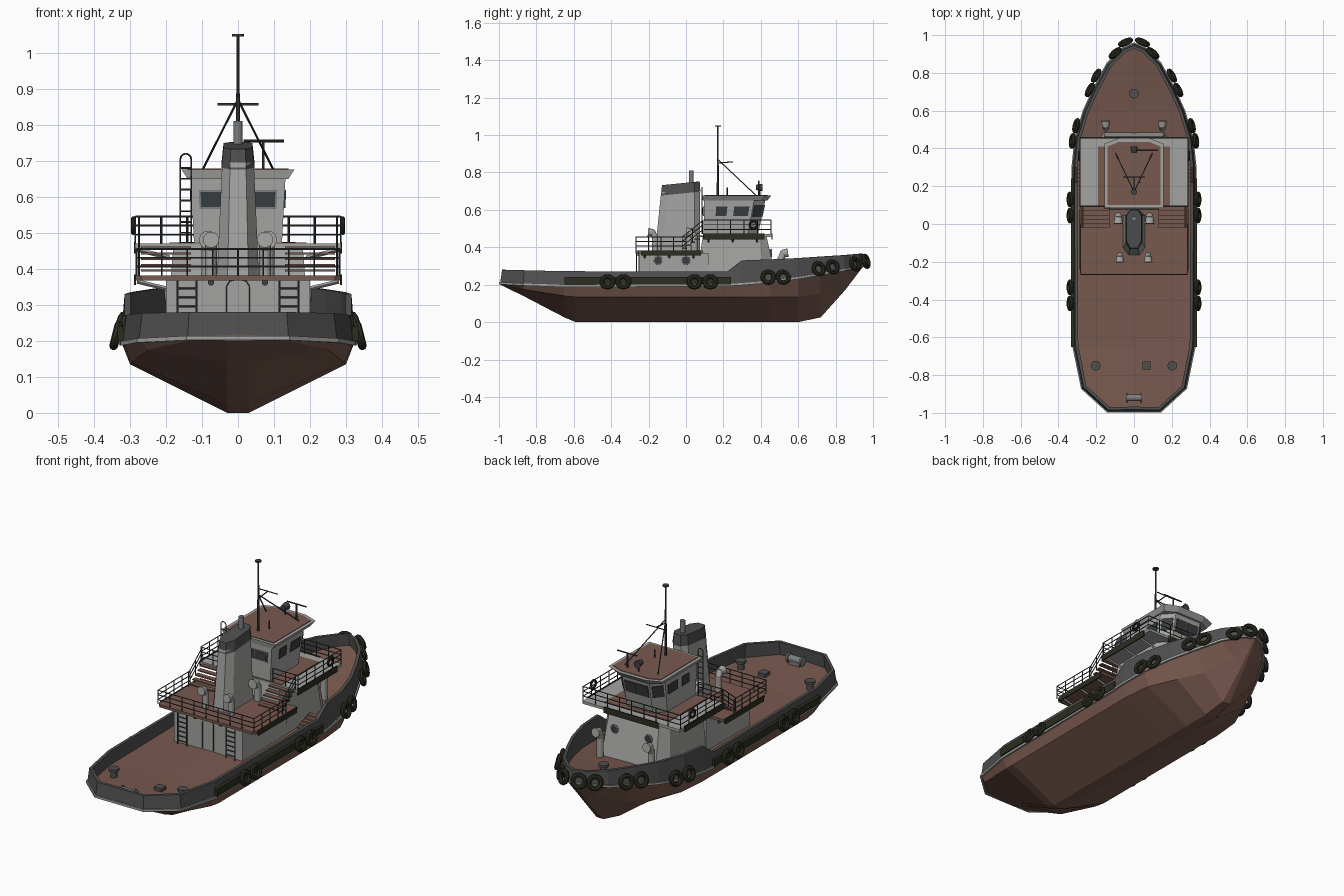
import bpy, bmesh, math
from mathutils import Vector, Matrix

if "Cube" in bpy.data.objects:
    bpy.data.objects.remove(bpy.data.objects["Cube"])

def mat(name, r, g, b):
    m = bpy.data.materials.new(name)
    m.diffuse_color = (r, g, b, 1)
    m.use_nodes = True
    m.node_tree.nodes["Principled BSDF"].inputs["Base Color"].default_value = m.diffuse_color
    return m

BROWN = mat("red_brown_paint", .19, .1, .077)
LIGHT = mat("light_grey_paint", .37, .37, .36)
DARK = mat("dark_grey_paint", .08, .08, .082)
RUBBER = mat("black_rubber", .025, .026, .015)
RAIL = mat("rail_metal", .05, .052, .055)
GLASS = mat("window_glass", .04, .045, .05)
MID = mat("mid_grey_metal", .2, .205, .21)

def make(name, bm, m, mirror=False, smooth=False):
    if mirror:  # copy everything to the -x side
        d = bmesh.ops.duplicate(bm, geom=bm.verts[:] + bm.edges[:] + bm.faces[:])['geom']
        bmesh.ops.scale(bm, vec=(-1, 1, 1), verts=[g for g in d if isinstance(g, bmesh.types.BMVert)])
        bmesh.ops.remove_doubles(bm, verts=bm.verts, dist=1e-5)
    bmesh.ops.recalc_face_normals(bm, faces=bm.faces)
    me = bpy.data.meshes.new(name)
    bm.to_mesh(me)
    bm.free()
    me.materials.append(m)
    ob = bpy.data.objects.new(name, me)
    bpy.context.collection.objects.link(ob)
    if smooth:
        bpy.context.view_layer.objects.active = ob
        ob.select_set(True)
        bpy.ops.object.shade_smooth_by_angle(angle=math.radians(40))
        ob.select_set(False)
    return ob

def loft(bm, rings, closed):
    vs = [[bm.verts.new(p) for p in r] for r in rings]
    n = len(vs[0])
    for a, b in zip(vs, vs[1:]):
        for i in range(n if closed else n - 1):
            j = (i + 1) % n
            bm.faces.new((a[i], a[j], b[j], b[i]))
    return vs

def prism(name, p0, z0, p1, z1, m, mirror=False, smooth=False):
    bm = bmesh.new()
    v = loft(bm, [[(x, y, z0) for x, y in p0], [(x, y, z1) for x, y in p1]], True)
    bm.faces.new(v[0])
    bm.faces.new(v[1])
    return make(name, bm, m, mirror, smooth)

def box(name, x0, x1, y0, y1, z0, z1, m, mirror=False):
    p = [(x0, y0), (x1, y0), (x1, y1), (x0, y1)]
    return prism(name, p, z0, p, z1, m, mirror)

def rods(name, segs, m, r=.003, sides=6, mirror=False):
    # each seg: start, end, optional start and end radius
    bm = bmesh.new()
    for s in segs:
        a, b = Vector(s[0]), Vector(s[1])
        r0, r1 = (s[2], s[3]) if len(s) > 2 else (r, r)
        M = Matrix.Translation((a + b) / 2) @ (b - a).to_track_quat('Z', 'Y').to_matrix().to_4x4()
        bmesh.ops.create_cone(bm, cap_ends=True, segments=sides, radius1=r0, radius2=r1,
                              depth=(b - a).length, matrix=M)
    return make(name, bm, m, mirror, sides > 8)

def rings(name, items, R, r, m, tilt=0, mirror=True):
    bm = bmesh.new()
    for x, y, z, nx, ny in items:
        M = Matrix.Translation((x, y, z)) @ Vector((nx, ny, tilt)).to_track_quat('Z', 'Y').to_matrix().to_4x4()
        rr = []
        for i in range(17):
            a = i * math.tau / 16
            rr.append([M @ Vector(((R + r * math.cos(b)) * math.cos(a), (R + r * math.cos(b)) * math.sin(a),
                                   r * math.sin(b))) for b in [k * math.tau / 8 for k in range(8)]])
        loft(bm, rr, True)
    bmesh.ops.remove_doubles(bm, verts=bm.verts, dist=1e-5)
    return make(name, bm, m, mirror, True)

def panel(name, b0, b1, t0, t1, u, v, m, mirror=False, t=.004):
    # thin plate on part (u, v ranges) of a wall with corners b0 b1 t0 t1
    b0, b1, t0, t1 = map(Vector, (b0, b1, t0, t1))
    P = lambda a, c: b0.lerp(b1, a).lerp(t0.lerp(t1, a), c)
    q = [P(u[0], v[0]), P(u[1], v[0]), P(u[1], v[1]), P(u[0], v[1])]
    n = (q[1] - q[0]).cross(q[3] - q[0]).normalized() * t
    bm = bmesh.new()
    w = loft(bm, [[p - n for p in q], [p + n for p in q]], True)
    bm.faces.new(w[0])
    bm.faces.new(w[1])
    return make(name, bm, m, mirror)

def railing(name, pts, h, gap=.07, mirror=True):
    s = []
    up = Vector((0, 0, h))
    for a, b in zip(pts, pts[1:]):
        a, b = Vector(a), Vector(b)
        n = max(1, round((b - a).length / gap))
        s += [(a.lerp(b, i / n), a.lerp(b, i / n) + up) for i in range(n + 1)]
        s += [(a + up * f, b + up * f) for f in (.33, .67, 1)]
    return rods(name, s, RAIL, .0025, 5, mirror)

# hull stations: y, sheer x, sheer z, bulwark top z, chine x, chine z, keel x, keel z
S = [(-.993, .14, .21, .28, .12, .205, .03, .2), (-.87, .275, .203, .277, .25, .175, .03, .14),
     (-.65, .32, .195, .272, .295, .14, .03, .025), (-.59, .322, .195, .272, .3, .135, .03, 0),
     (.22, .325, .2, .27, .3, .135, .03, 0), (.3, .325, .205, .33, .3, .135, .03, 0),
     (.45, .31, .218, .335, .285, .135, .03, 0), (.6, .265, .238, .342, .22, .135, .03, 0),
     (.72, .21, .258, .35, .14, .15, .02, .025), (.85, .14, .283, .358, .06, .21, .01, .17),
     (.93, .06, .3, .364, .02, .285, .005, .275), (.955, 0, .305, .366, 0, .305, 0, .305)]
bm = bmesh.new()
v = loft(bm, [[(0, y, kz), (kx, y, kz), (cx, y, cz), (x, y, z), (0, y, z + .008 * (x > 0))]
              for y, x, z, zt, cx, cz, kx, kz in S], False)
bm.faces.new(v[0])
bmesh.ops.remove_doubles(bm, verts=bm.verts, dist=1e-5)
make("hull_and_deck", bm, BROWN, True)

# bulwark and rub rail follow the sheer line
path = [(0, S[0][0], S[0][2], S[0][3])] + [(s[1], s[0], s[2], s[3]) for s in S]
def sheer_strip(name, section, m):
    rr = []
    for i, (x, y, z, zt) in enumerate(path):
        a, b = path[max(i - 1, 0)], path[min(i + 1, len(path) - 1)]
        t = Vector((b[0] - a[0], b[1] - a[1])).normalized()
        n = (-t.y, t.x)
        if i in (0, len(path) - 1):
            n = (0, 1 if i == 0 else -1)
        rr.append([(x + n[0] * o if 0 < i < len(path) - 1 else 0, y + n[1] * o, z + f * (zt - z) + dz)
                   for o, f, dz in section])
    bm = bmesh.new()
    loft(bm, rr, True)
    make(name, bm, m, True)
sheer_strip("bulwark", [(0, 0, 0), (.01, 1, 0), (.026, 1, 0), (.02, 0, 0)], DARK)
sheer_strip("rub_rail", [(-.006, 0, -.008), (-.006, 0, .004), (.004, 0, .004), (.004, 0, -.008)], LIGHT)
box("side_fender_strip", .316, .334, -.65, .24, .2, .24, RUBBER, True)

# tyre fenders
rings("tyre_fenders", [(.338, y, .215, 1, 0) for y in (-.42, -.335, .045, .13)] +
      [(.326, .44, .24, 1, .12), (.306, .52, .24, 1, .25), (.234, .71, .285, .85, .45), (.2, .785, .295, .85, .5),
       (.1, .905, .31, .6, .7), (.045, .962, .325, .4, .9)], .03, .012, RUBBER, .25)

# lower house and decks
box("aft_house", -.2, .2, -.25, .12, .19, .37, LIGHT)
prism("forward_house", [(-.2, .05), (.2, .05), (.2, .42), (.16, .49), (-.16, .49), (-.2, .42)], .2,
      [(-.18, .09), (.18, .09), (.18, .39), (.145, .43), (-.145, .43), (-.18, .39)], .46, LIGHT)
bd = [(-.27, -.27), (.27, -.27), (.285, -.255), (.285, .09), (-.285, .09), (-.285, -.255)]
prism("boat_deck", bd, .368, bd, .382, BROWN)
box("boat_deck_fascia", .283, .289, -.24, .08, .355, .384, RUBBER, True)
box("bridge_deck", -.285, .285, .09, .46, .456, .47, LIGHT)
box("bridge_deck_floor", -.19, .19, .092, .41, .465, .473, BROWN)
box("bridge_side_fascia", .283, .289, .09, .42, .442, .474, RUBBER, True)
box("bridge_front_fascia", -.16, .16, .457, .463, .442, .474, RUBBER)
for n, y0, z in (("boat", -.22, .368), ("bridge", .12, .456)):
    rods(n + "_deck_brackets", [((.19, y0 + k * .13, z - .025), (.28, y0 + k * .13, z - .003)) for k in range(3)],
         LIGHT, .006, 4, True)

# pilothouse with slanted front
A = [(.122, .095), (.122, .33), (.075, .385)]
B = [(.132, .095), (.132, .365), (.08, .425)]
full = lambda p: p + [(-x, y) for x, y in reversed(p)]
prism("pilothouse", full(A), .47, full(B), .656, LIGHT)
prism("roof_edge", full([(.14, .09), (.14, .4), (.08, .435)]), .65,
      full([(.157, .085), (.157, .425), (.08, .455)]), .676, LIGHT)
prism("roof_top", full([(.14, .1), (.14, .41), (.08, .435)]), .67,
      full([(.14, .1), (.14, .41), (.08, .435)]), .679, BROWN)
lo = [(x, y, .47) for x, y in A]
hi = [(x, y, .656) for x, y in B]
neg = lambda p: (-p[0], p[1], p[2])
for n, u in (("aft", (.25, .48)), ("forward", (.62, .93))):
    panel(n + "_side_window", lo[0], lo[1], hi[0], hi[1], u, (.53, .8), GLASS, True)
panel("corner_window", lo[1], lo[2], hi[1], hi[2], (.12, .88), (.5, .84), GLASS, True)
for i in range(2):
    panel("front_window_%d" % (i + 1), lo[2], neg(lo[2]), hi[2], neg(hi[2]), (.06 + i * .46, .48 + i * .46),
          (.5, .84), GLASS)
panel("aft_window", lo[0], neg(lo[0]), hi[0], neg(hi[0]), (.08, .92), (.52, .8), MID)
for i in range(3):
    panel("aft_pane_%d" % (i + 1), lo[0], neg(lo[0]), hi[0], neg(hi[0]), (.1 + i * .27, .36 + i * .27),
          (.55, .77), GLASS, t=.006)

# funnel
def oval(hx, y0, y1):
    c = .5 * hx
    return [(-c, y0), (c, y0), (hx, y0 + .04), (hx, y1 - .03), (c, y1), (-c, y1), (-hx, y1 - .03), (-hx, y0 + .04)]
prism("funnel", oval(.058, -.165, .076), .38, oval(.044, -.133, .075), .695, LIGHT)
cap = prism("funnel_cap", oval(.046, -.135, .077), .69, oval(.04, -.128, .073), .745, DARK)
for vt in cap.data.vertices:  # sloping top and lower edge
    vt.co.z += vt.co.y * .1
rods("exhaust_pipe", [((0, .028, .72), (0, .028, .81))], MID, .013, 12)

# mast, stays, radar and searchlight
rods("mast", [((0, .17, .67), (0, .17, 1.05), .006, .004), ((0, .17, 1.045), (0, .17, 1.052), .016, .016)], RAIL, sides=8)
rods("mast_spreader", [((-.057, .25, .857), (.057, .25, .857)), ((0, .17, .85), (0, .25, .857))], RAIL, .003)
rods("mast_stays", [((0, .17, .87), (.1, .38, .672))], RAIL, .003, 6, True)
rods("radar", [((.07, .39, .67), (.07, .39, .755)), ((.015, .39, .755), (.128, .39, .755))], RAIL, .004)
rods("searchlight", [((0, .375, .72), (0, .41, .72), .014, .02), ((0, .395, .67), (0, .395, .72), .004, .004)], RAIL, sides=12)
rods("roof_vent", [((.03, .22, .67), (.03, .22, .72))], RAIL, .004)

# roof ladder with hooped top
arc = [(-.145 - .015 * math.cos(a), .085, .705 + .015 * math.sin(a)) for a in [k * math.pi / 6 for k in range(7)]]
pts = [(-.16, .085, .47)] + arc + [(-.13, .085, .47)]
rods("roof_ladder", list(zip(pts, pts[1:])) +
     [((-.16, .085, .5 + k * .03), (-.13, .085, .5 + k * .03)) for k in range(7)], RAIL, .0025)

# railings and life rings
railing("bridge_rail", [(.14, .095, .47), (.285, .095, .47), (.285, .455, .47), (0, .455, .47)], .075)
railing("boat_deck_rail", [(0, -.268, .382), (.282, -.268, .382), (.282, 0, .382)], .073)
railing("stair_rail", [(.275, -.02, .382), (.275, .09, .47)], .073)
rings("life_rings", [(.291, .36, .52, 1, 0)], .02, .006, RUBBER)

# stairs up to the bridge deck, and side steps to the foredeck
for k in range(5):
    box("bridge_stair_%d" % (k + 1), .13, .27, -.02 + k * .022, .005 + k * .022, .392 + k * .016, .398 + k * .016, BROWN, True)
    box("side_step_%d" % (k + 1), .205, .3, .2 + k * .022, .225 + k * .022, .205 + k * .008, .213 + k * .008, BROWN, True)

# aft wall: ladders, door outline, portholes
rods("aft_ladders", [((x, -.265, .2), (x, -.265, .38)) for x in (.115, .168)] +
     [((.115, -.265, .22 + k * .025), (.168, -.265, .22 + k * .025)) for k in range(7)], RAIL, .003, 6, True)
arch = [(.032, -.251, .21), (.032, -.251, .35), (.022, -.251, .366), (0, -.251, .371)]
rods("aft_door_outline", list(zip(arch, arch[1:])), RAIL, .002, 5, True)
ports = [(.2, -.15, .33, 1, 0), (.2, 0, .33, 1, 0), (.1, .456, .37, 0, 1)]
rings("porthole_rims", ports, .019, .004, LIGHT)
rods("porthole_glass", [((x - .01 * a, y - .01 * b, z), (x + .004 * a, y + .004 * b, z)) for x, y, z, a, b in ports],
     GLASS, .018, 12, True)
rods("aft_wall_lamps", [((.075, -.245, .362), (.075, -.258, .362))], RAIL, .009, 10, True)

# cowl ventilators: x, y, base z, height, facing, size
def cowl(name, x, y, z, h, d, r):
    rods(name, [((x, y, z), (x, y, z + h * .7), r, r),
                ((x, y, z + h * .62), (x, y + d * r * 1.1, z + h * .86), r, r * 1.1),
                ((x, y + d * r * .5, z + h * .82), (x, y + d * r * 2.4, z + h * .84), r * 1.1, r * 1.4)],
         LIGHT, sides=12, mirror=True)
cowl("aft_vents", .075, -.165, .38, .12, -1, .016)
cowl("funnel_side_vents", .083, .045, .38, .12, -1, .018)
cowl("foredeck_vents", .15, .505, .22, .18, 1, .017)

# deck fittings
def bollard(name, x, y, z, mirror):
    rods(name, [((x, y, z), (x, y, z + .045), .017, .017), ((x, y, z + .035), (x, y, z + .048), .026, .026)],
         DARK, sides=12, mirror=mirror)
bollard("aft_bollards", .203, -.75, .2, True)
bollard("bow_bollard", 0, .69, .255, False)
box("deck_hatch", .045, .088, -.77, -.727, .2, .222, DARK)
rods("stern_roller", [((-.04, -.92, .24), (.04, -.92, .24), .018, .018), ((-.043, -.92, .24), (-.034, -.92, .24), .025, .025),
                      ((.034, -.92, .24), (.043, -.92, .24), .025, .025)], MID, sides=12)
box("roller_base", -.03, .03, -.935, -.905, .2, .235, MID)
